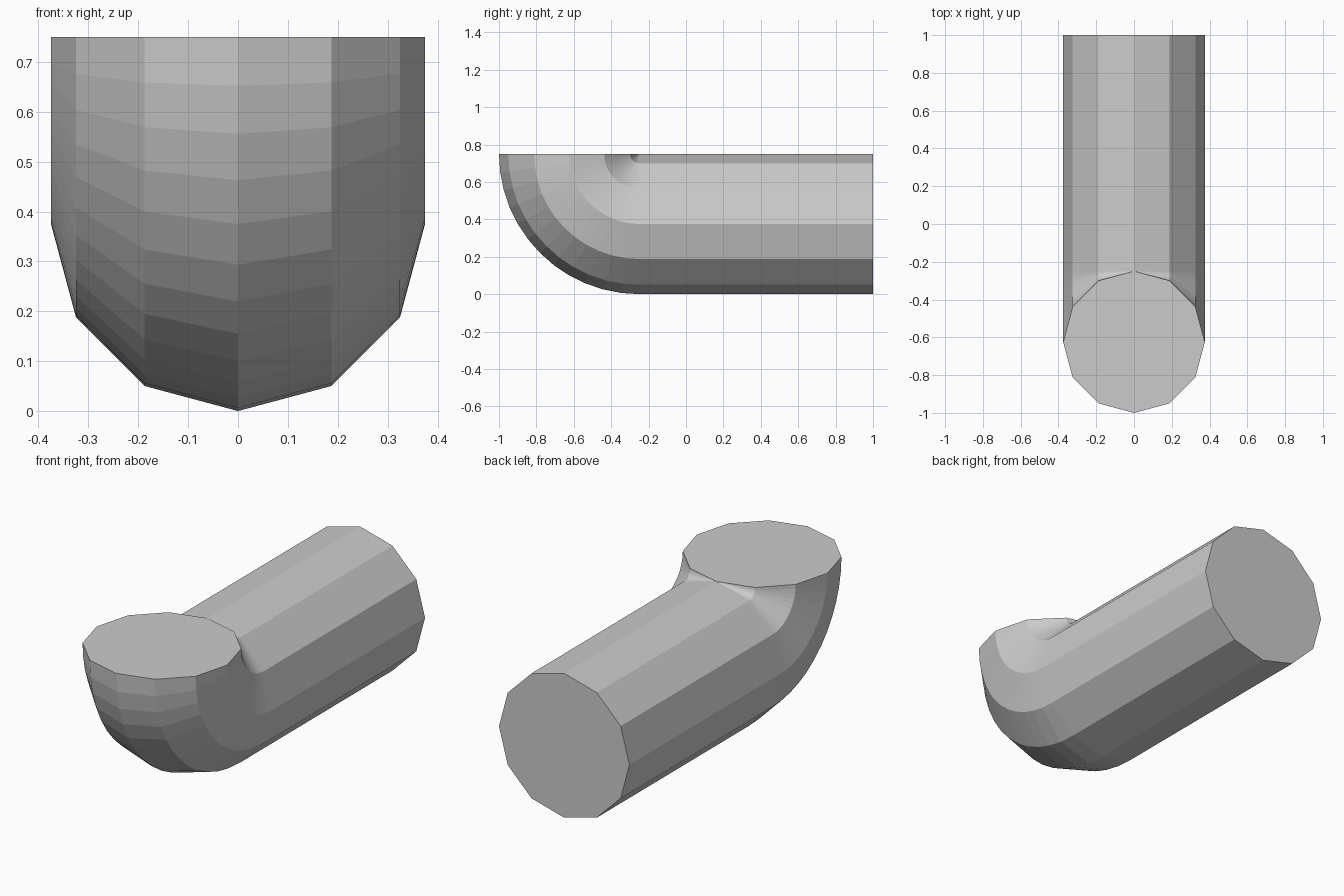
import bpy
import bmesh
import math
from mathutils import Matrix, Vector

cube = bpy.data.objects.get("Cube")
if cube:
    bpy.data.objects.remove(cube, do_unlink=True)

RADIUS = 0.375
SIDES = 12
BEND_STEPS = 12
BACK_Y = 1.0
BEND_Y = -0.25

# Plain grey material
grey = bpy.data.materials.new("plain grey")
grey.use_nodes = True
colour = (0.6, 0.6, 0.6, 1.0)
grey.diffuse_color = colour
grey.node_tree.nodes["Principled BSDF"].inputs["Base Color"].default_value = colour

bm = bmesh.new()

# Capped back end of the pipe
placement = Matrix.Translation((0, BACK_Y, RADIUS)) @ Matrix.Rotation(math.pi / 2, 4, "X")
bmesh.ops.create_circle(bm, cap_ends=True, segments=SIDES, radius=RADIUS, matrix=placement)

# Straight run
rim = bm.edges[:]
run = bmesh.ops.extrude_edge_only(bm, edges=rim)["geom"]
bmesh.ops.translate(bm, vec=(0, BEND_Y - BACK_Y, 0),
                    verts=[g for g in run if isinstance(g, bmesh.types.BMVert)])

# Quarter-turn elbow, pivoting on the top edge of the pipe
rim = [g for g in run if isinstance(g, bmesh.types.BMEdge)]
rim_verts = [g for g in run if isinstance(g, bmesh.types.BMVert)]
bend = bmesh.ops.spin(bm, geom=rim + rim_verts, cent=Vector((0, BEND_Y, 2 * RADIUS)),
                      axis=(1, 0, 0), angle=-math.pi / 2, steps=BEND_STEPS)

# Upturned mouth cap
mouth = [g for g in bend["geom_last"] if isinstance(g, bmesh.types.BMEdge)]
bmesh.ops.contextual_create(bm, geom=mouth)

# Collapse the pinched inner corner
bmesh.ops.remove_doubles(bm, verts=bm.verts[:], dist=0.0005)
bmesh.ops.recalc_face_normals(bm, faces=bm.faces[:])

mesh = bpy.data.meshes.new("elbow_pipe")
bm.to_mesh(mesh)
bm.free()
mesh.materials.append(grey)
pipe = bpy.data.objects.new("elbow_pipe", mesh)
bpy.context.collection.objects.link(pipe)
